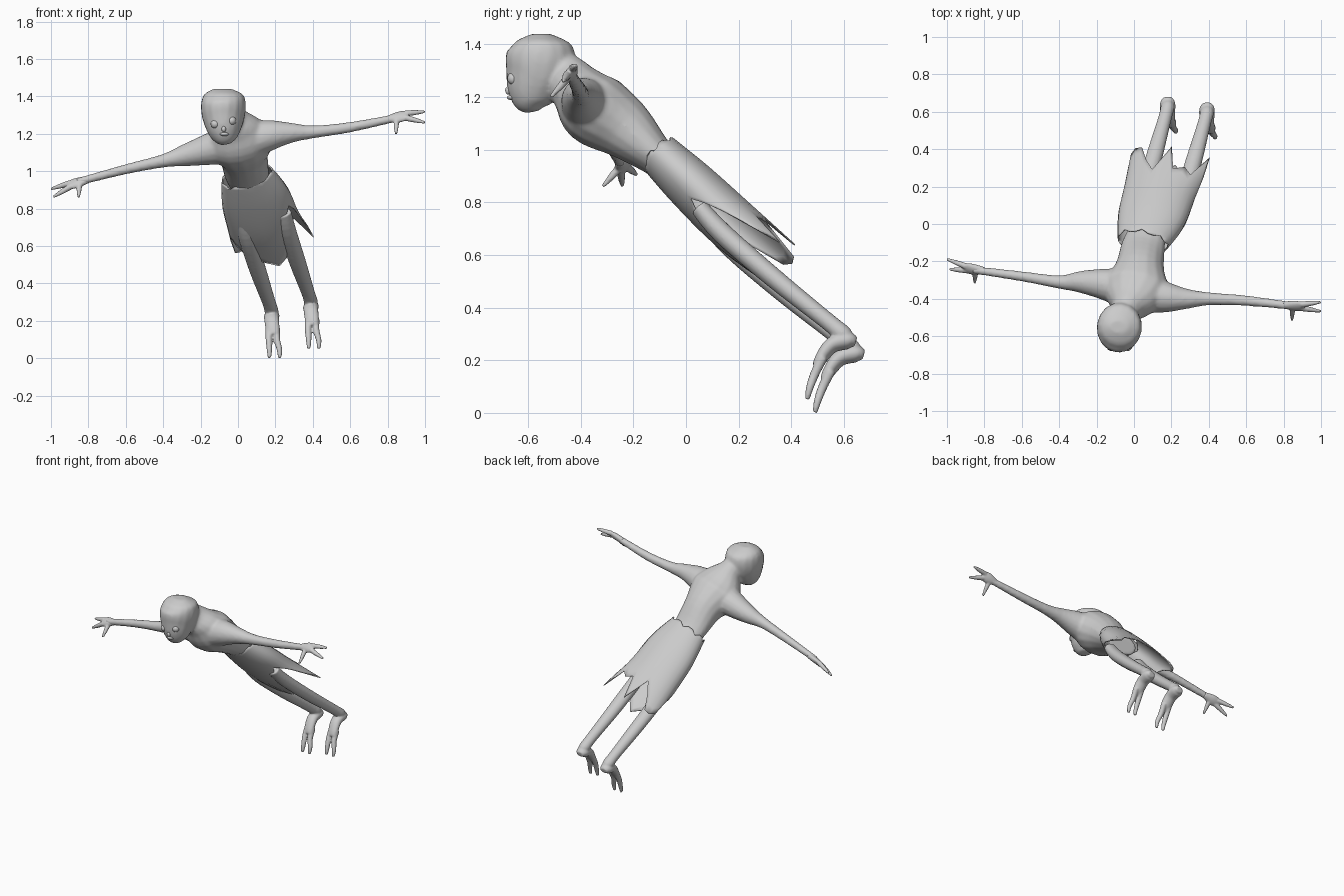
import bpy, bmesh, math
from mathutils import Vector, Matrix

cube = bpy.data.objects.get("Cube")
if cube:
    bpy.data.objects.remove(cube, do_unlink=True)

grey = bpy.data.materials.new("light_grey")
grey.use_nodes = True
grey.diffuse_color = (0.6, 0.6, 0.6, 1)
grey.node_tree.nodes["Principled BSDF"].inputs["Base Color"].default_value = (0.6, 0.6, 0.6, 1)

SIDE = Vector((0.974, -0.11, 0.195))   # the tilted left-right axis of the body
UP = Vector((0, 0, 1))


def sample(rows, t):
    """Smooth interpolation through rows of (x, y, z, half width, half depth)."""
    n = len(rows) - 1
    i = min(int(t * n), n - 1)
    f = t * n - i
    p = [rows[max(0, min(n, i + k))] for k in (-1, 0, 1, 2)]
    return [b + 0.5 * f * (c - a + f * (2 * a - 5 * b + 4 * c - d + f * (3 * (b - c) + d - a)))
            for a, b, c, d in zip(*p)]


def loft(bm, rows, side=SIDE, sides=16, steps=4, hem=None):
    """Sweep an ellipse along rows; a hem list sets how far down each column runs."""
    rows = [r if len(r) == 5 else (*r, r[3]) for r in rows]
    count = steps * (len(rows) - 1)
    rings = []
    for j in range(count + 1):
        ring = []
        for k in range(sides):
            t = j / count * (hem[k] if hem else 1)
            x, y, z, a, b = sample(rows, t)
            ahead, back = sample(rows, min(t + 0.02, 1)), sample(rows, max(t - 0.02, 0))
            tangent = (Vector(ahead[:3]) - Vector(back[:3])).normalized()
            lat = (side - tangent * side.dot(tangent)).normalized()
            depth = lat.cross(tangent)
            ang = math.tau * k / sides
            ring.append(bm.verts.new(Vector((x, y, z)) + lat * max(a, 0.002) * math.cos(ang)
                                     + depth * max(b, 0.002) * math.sin(ang)))
        rings.append(ring)
    for r0, r1 in zip(rings, rings[1:]):
        for k in range(sides):
            m = (k + 1) % sides
            bm.faces.new((r0[k], r0[m], r1[m], r1[k]))
    if not hem:
        bm.faces.new(rings[0])
        bm.faces.new(rings[-1])


def finish(name, bm, voxel=0, smoothing=0):
    """Make the object; a voxel size fuses its overlapping lofts into one skin."""
    bmesh.ops.recalc_face_normals(bm, faces=bm.faces)
    for f in bm.faces:
        f.smooth = True
    mesh = bpy.data.meshes.new(name)
    bm.to_mesh(mesh)
    bm.free()
    mesh.materials.append(grey)
    obj = bpy.data.objects.new(name, mesh)
    bpy.context.collection.objects.link(obj)
    if voxel:
        remesh = obj.modifiers.new("merge", 'REMESH')
        remesh.mode = 'VOXEL'
        remesh.voxel_size = voxel
        remesh.use_smooth_shade = True
        obj.modifiers.new("blend", 'SMOOTH').iterations = smoothing
    return obj


# Body: torso, neck, arms and head merged into one skin
bm = bmesh.new()
loft(bm, [(0.08, -0.02, 0.90, 0.10, 0.06), (0.05, -0.115, 0.975, 0.118, 0.075),
          (0.03, -0.235, 1.08, 0.132, 0.118), (0.01, -0.345, 1.155, 0.18, 0.14),
          (-0.015, -0.41, 1.225, 0.14, 0.108), (-0.04, -0.46, 1.28, 0.082, 0.088),
          (-0.065, -0.52, 1.31, 0.075, 0.08)])
loft(bm, [(-0.86, -0.245, 0.942, 0.021), (-0.6, -0.28, 1.01, 0.027), (-0.4, -0.31, 1.055, 0.036),
          (-0.28, -0.31, 1.085, 0.06), (-0.14, -0.325, 1.12, 0.088), (0, -0.36, 1.15, 0.11),
          (0.16, -0.39, 1.19, 0.085), (0.28, -0.40, 1.205, 0.055), (0.4, -0.40, 1.21, 0.035),
          (0.6, -0.41, 1.235, 0.028), (0.86, -0.44, 1.288, 0.021)], UP)
loft(bm, [(-0.066, -0.585, 1.145, 0.03, 0.03), (-0.07, -0.588, 1.175, 0.068, 0.072),
          (-0.075, -0.58, 1.23, 0.096, 0.105), (-0.078, -0.56, 1.30, 0.117, 0.13),
          (-0.078, -0.55, 1.365, 0.12, 0.132), (-0.08, -0.55, 1.41, 0.104, 0.1),
          (-0.08, -0.55, 1.44, 0.05, 0.035)])
finish("body", bm, 0.01, 6)

# Face: eyes with lids, nose and lips
EYES = {"right": (-0.122, -0.655, 1.252), "left": (-0.034, -0.655, 1.27)}
for label, spot in EYES.items():
    bm = bmesh.new()
    bmesh.ops.create_uvsphere(bm, u_segments=16, v_segments=10, radius=0.024,
                              matrix=Matrix.Translation(spot))
    finish(label + "_eye", bm)
for name, spot, size in (("nose", (-0.076, -0.675, 1.225), (0.012, 0.012, 0.016)),
                         ("lips", (-0.073, -0.655, 1.198), (0.026, 0.026, 0.011))):
    bm = bmesh.new()
    bmesh.ops.create_uvsphere(bm, u_segments=12, v_segments=8, radius=1,
                              matrix=Matrix.Translation(spot) @ Matrix.Diagonal((*size, 1)))
    finish(name, bm)

# Hands: flat palm, two long fingers and a thumb
HANDS = {
    "left": ((0.80, -0.433, 1.277), (0.895, -0.44, 1.297),
             [(1, -0.418, 1.318), (1, -0.467, 1.26)], (0.845, -0.513, 1.2)),
    "right": ((-0.80, -0.25, 0.955), (-0.895, -0.237, 0.928),
              [(-1, -0.188, 0.905), (-0.988, -0.242, 0.862)], (-0.852, -0.316, 0.86)),
}
for label, (wrist, knuckle, tips, thumb) in HANDS.items():
    bm = bmesh.new()
    w, kn = Vector(wrist), Vector(knuckle)
    spread = Vector(tips[0]) - Vector(tips[1])
    loft(bm, [(*w, 0.019), (*w.lerp(kn, 0.6), 0.034, 0.02), (*kn, 0.032, 0.015),
              (*w.lerp(kn, 1.15), 0.018, 0.008)], spread)
    for tip, start in ((tips[0], kn + spread * 0.2), (tips[1], kn - spread * 0.2),
                       (thumb, w.lerp(kn, 0.5))):
        tip = Vector(tip)
        loft(bm, [(*start, 0.017), (*start.lerp(tip, 0.5), 0.014), (*tip, 0.007)], UP, 8)
    finish(label + "_hand", bm, 0.005, 3)

# Legs with two-toed feet; the left one is a shifted copy of the right
for label, shift in (("right", Vector((0, 0, 0))), ("left", Vector((0.21, -0.03, 0.05)))):
    def moved(rows):
        return [(*(Vector(r[:3]) + shift), *r[3:]) for r in rows]
    bm = bmesh.new()
    loft(bm, moved([(0.03, 0.08, 0.73, 0.045, 0.035), (0.055, 0.17, 0.63, 0.047, 0.04),
                    (0.108, 0.36, 0.465, 0.045, 0.038), (0.165, 0.565, 0.3, 0.036, 0.033),
                    (0.18, 0.625, 0.25, 0.037, 0.035), (0.182, 0.65, 0.232, 0.025)]))
    loft(bm, moved([(0.18, 0.675, 0.218, 0.025, 0.018), (0.18, 0.645, 0.225, 0.042, 0.033),
                    (0.18, 0.585, 0.208, 0.04, 0.03), (0.185, 0.545, 0.16, 0.038, 0.024),
                    (0.19, 0.525, 0.125, 0.03, 0.016)]))
    for x, tip in ((0.165, 0.168), (0.208, 0.222)):
        loft(bm, moved([(x, 0.55, 0.16, 0.019), (x, 0.52, 0.10, 0.018),
                        (tip, 0.50, 0.045, 0.015), (tip, 0.49, 0.001, 0.01)]), SIDE, 10)
    finish(label + "_leg_and_foot", bm, 0.006, 4)

# Ragged skirt: each column of cloth ends at its own length
HEM = [0.62, 0.8, 0.98, 0.76, 0.8, 0.76, 0.96, 0.72, 0.8, 0.92, 0.92, 0.88,
       0.72, 0.66, 0.72, 0.78, 0.85, 0.9, 1, 0.9, 0.72, 0.5, 0.42, 0.5]
bm = bmesh.new()
loft(bm, [(0.045, -0.1, 0.98, 0.14, 0.083), (0.095, 0.03, 0.855, 0.185, 0.098),
          (0.145, 0.19, 0.705, 0.2, 0.103), (0.215, 0.37, 0.56, 0.24, 0.09)],
     SIDE, 24, 5, HEM)
for i, v in enumerate(list(bm.verts)[:24]):
    v.co += Vector((0.1, 0.6, -0.6)) * (0.025 if i % 3 == 0 else 0)
skirt = finish("skirt", bm)
skirt.modifiers.new("cloth", 'SOLIDIFY').thickness = 0.006
